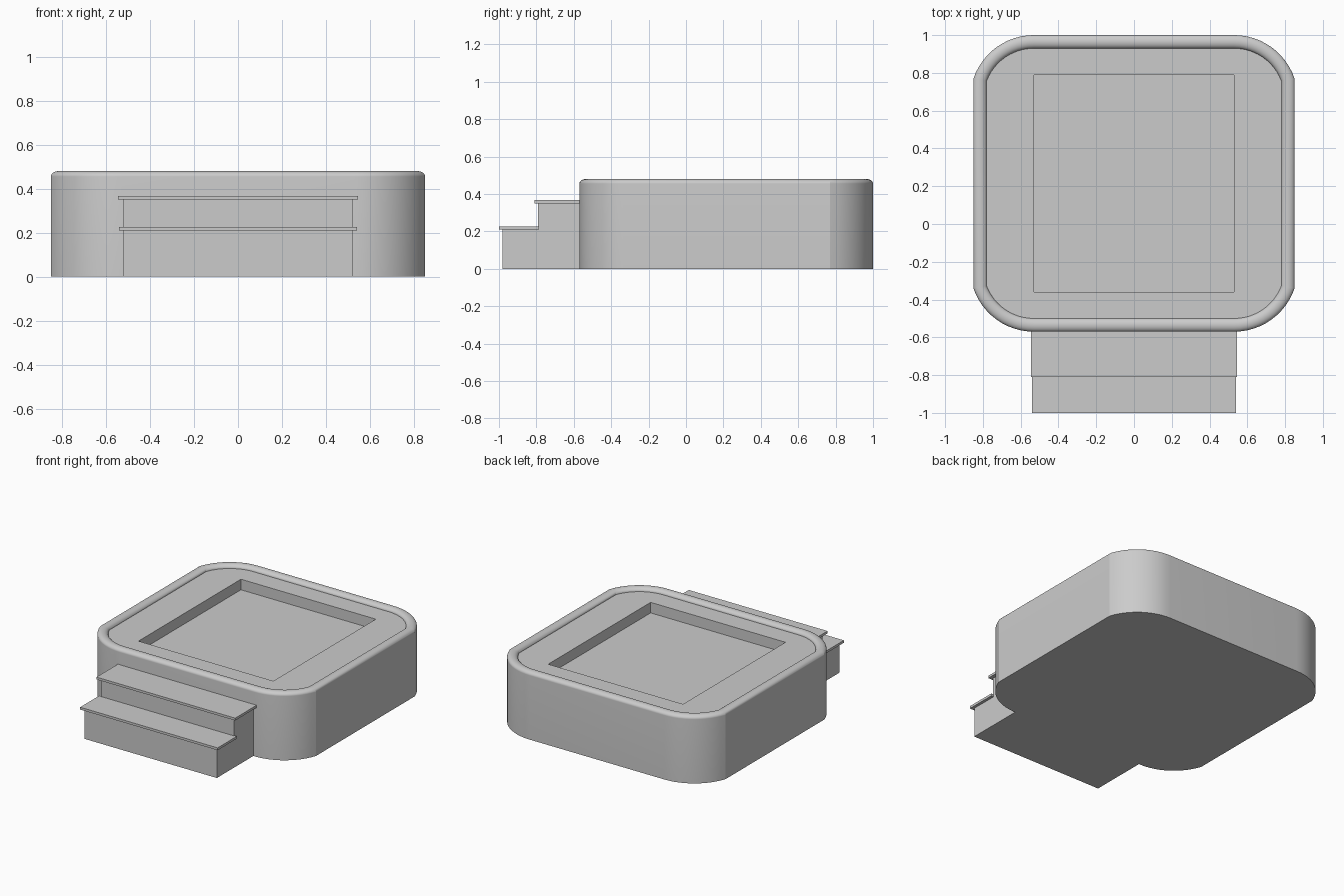
import bpy
import bmesh
from math import sin, cos, acos, pi

cube = bpy.data.objects.get("Cube")
if cube:
    bpy.data.objects.remove(cube)

grey = bpy.data.materials.new("light grey")
grey.use_nodes = True
colour = (0.6, 0.6, 0.6, 1)
grey.diffuse_color = colour
grey.node_tree.nodes["Principled BSDF"].inputs["Base Color"].default_value = colour

HALF_X, BACK, FRONT = 0.85, 1.0, -0.57
ARC_X, RADIUS = 0.53, 0.3376      # corner arcs, cut off by the straight sides
RIM_WIDTH, DECK_Z, TOP_Z = 0.07, 0.455, 0.48
POOL_X, POOL_BACK, POOL_FRONT, POOL_Z = 0.53, 0.79, -0.36, 0.38
STEPS = 12


def make_object(name, bm):
    bmesh.ops.recalc_face_normals(bm, faces=bm.faces)
    mesh = bpy.data.meshes.new(name)
    bm.to_mesh(mesh)
    bm.free()
    mesh.materials.append(grey)
    obj = bpy.data.objects.new(name, mesh)
    bpy.context.collection.objects.link(obj)
    return obj


def box(name, half_x, y0, y1, z0, z1):
    bm = bmesh.new()
    bmesh.ops.create_cube(bm, size=1)
    for v in bm.verts:
        v.co = (v.co.x * 2 * half_x,
                (y0 + y1) / 2 + v.co.y * (y1 - y0),
                (z0 + z1) / 2 + v.co.z * (z1 - z0))
    return make_object(name, bm)


def outline(inset):
    """Counter-clockwise rounded outline, starting at the back left corner."""
    r = RADIUS - inset
    start = acos((HALF_X - inset - ARC_X) / r)
    arc = [(ARC_X + r * cos(a), r * sin(a))
           for a in (start + (pi / 2 - start) * i / STEPS for i in range(STEPS + 1))]
    back, front = BACK - RADIUS, FRONT + RADIUS
    return ([(x, back + y) for x, y in arc] + [(-x, back + y) for x, y in arc[::-1]] +
            [(-x, front - y) for x, y in arc] + [(x, front - y) for x, y in arc[::-1]])


# Body: outer wall, rounded rim, deck and sunken pool in one shell
bm = bmesh.new()
profile = [(0, 0)]
for i in range(25):
    t = pi * i / 24
    profile.append((RIM_WIDTH / 2 * (1 - cos(t)), DECK_Z + (TOP_Z - DECK_Z) * sin(t)))
rings = [[bm.verts.new((x, y, z)) for x, y in outline(inset)] for inset, z in profile]
count = len(rings[0])
bm.faces.new(rings[0])
for low, high in zip(rings, rings[1:]):
    for i in range(count):
        j = (i + 1) % count
        bm.faces.new((low[i], low[j], high[j], high[i]))

corners = [(POOL_X, POOL_BACK), (-POOL_X, POOL_BACK),
           (-POOL_X, POOL_FRONT), (POOL_X, POOL_FRONT)]
edge = [bm.verts.new((x, y, DECK_Z)) for x, y in corners]
floor = [bm.verts.new((x, y, POOL_Z)) for x, y in corners]
inner = rings[-1]
for i in range(count):
    j = (i + 1) % count
    a, b = edge[i // (STEPS + 1)], edge[j // (STEPS + 1)]
    bm.faces.new((inner[i], inner[j], a) if a == b else (inner[i], inner[j], b, a))
for i in range(4):
    j = (i + 1) % 4
    bm.faces.new((edge[i], edge[j], floor[j], floor[i]))
bm.faces.new(floor)
body = make_object("pool_body", bm)

bpy.ops.object.select_all(action='DESELECT')
body.select_set(True)
bpy.context.view_layer.objects.active = body
bpy.ops.object.shade_smooth_by_angle(angle=0.31)

# Stairs: two solid steps with overhanging treads
box("lower_step", 0.52, -0.98, -0.56, 0, 0.21)
box("upper_step", 0.52, -0.79, -0.56, 0.21, 0.35)
box("lower_tread", 0.54, -1.0, -0.785, 0.21, 0.227)
box("upper_tread", 0.545, -0.81, -0.56, 0.35, 0.367)
